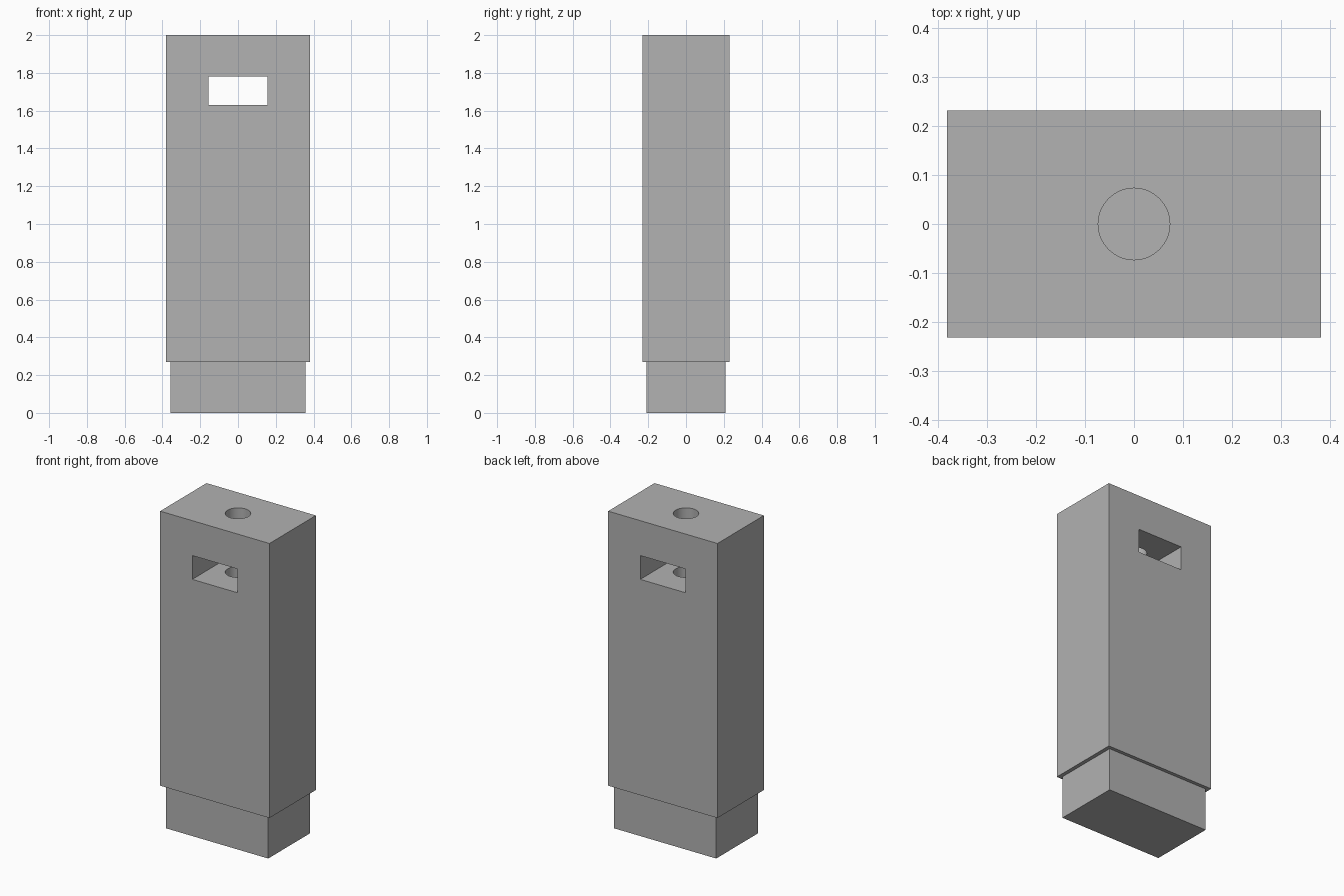
import bpy

if "Cube" in bpy.data.objects:
    bpy.data.objects.remove(bpy.data.objects["Cube"], do_unlink=True)

# Single grey material
grey = bpy.data.materials.new("plain_grey")
grey.use_nodes = True
colour = (0.445, 0.445, 0.445, 1)
grey.diffuse_color = colour
grey.node_tree.nodes["Principled BSDF"].inputs["Base Color"].default_value = colour


def box(name, width, depth, bottom, top):
    bpy.ops.mesh.primitive_cube_add(size=1, location=(0, 0, (bottom + top) / 2))
    ob = bpy.context.object
    ob.name = name
    ob.scale = (width, depth, top - bottom)
    bpy.ops.object.transform_apply(location=True, rotation=True, scale=True)
    ob.data.materials.append(grey)
    return ob


def cut(target, cutter):
    mod = target.modifiers.new(cutter.name, 'BOOLEAN')
    mod.operation = 'DIFFERENCE'
    mod.solver = 'EXACT'
    mod.object = cutter
    bpy.context.view_layer.objects.active = target
    bpy.ops.object.modifier_apply(modifier=mod.name)
    bpy.data.objects.remove(cutter, do_unlink=True)


# Main block and the narrower foot below it
body = box("body", 0.762, 0.462, 0.27, 2.0)
foot = box("foot", 0.714, 0.418, 0.0, 0.27)

# Slot running front to back
cut(body, box("slot_cutter", 0.314, 1.0, 1.63, 1.78))

# Round hole from the top, through the slot and on down into the block
hole_floor, hole_top = 1.35, 2.1
bpy.ops.mesh.primitive_cylinder_add(
    vertices=64, radius=0.073, depth=hole_top - hole_floor,
    location=(0, 0, (hole_floor + hole_top) / 2))
hole = bpy.context.object
hole.name = "hole_cutter"
hole.data.materials.append(grey)
cut(body, hole)

# Smooth hole wall, crisp edges
bpy.ops.object.select_all(action='DESELECT')
body.select_set(True)
bpy.context.view_layer.objects.active = body
bpy.ops.object.shade_smooth_by_angle()
